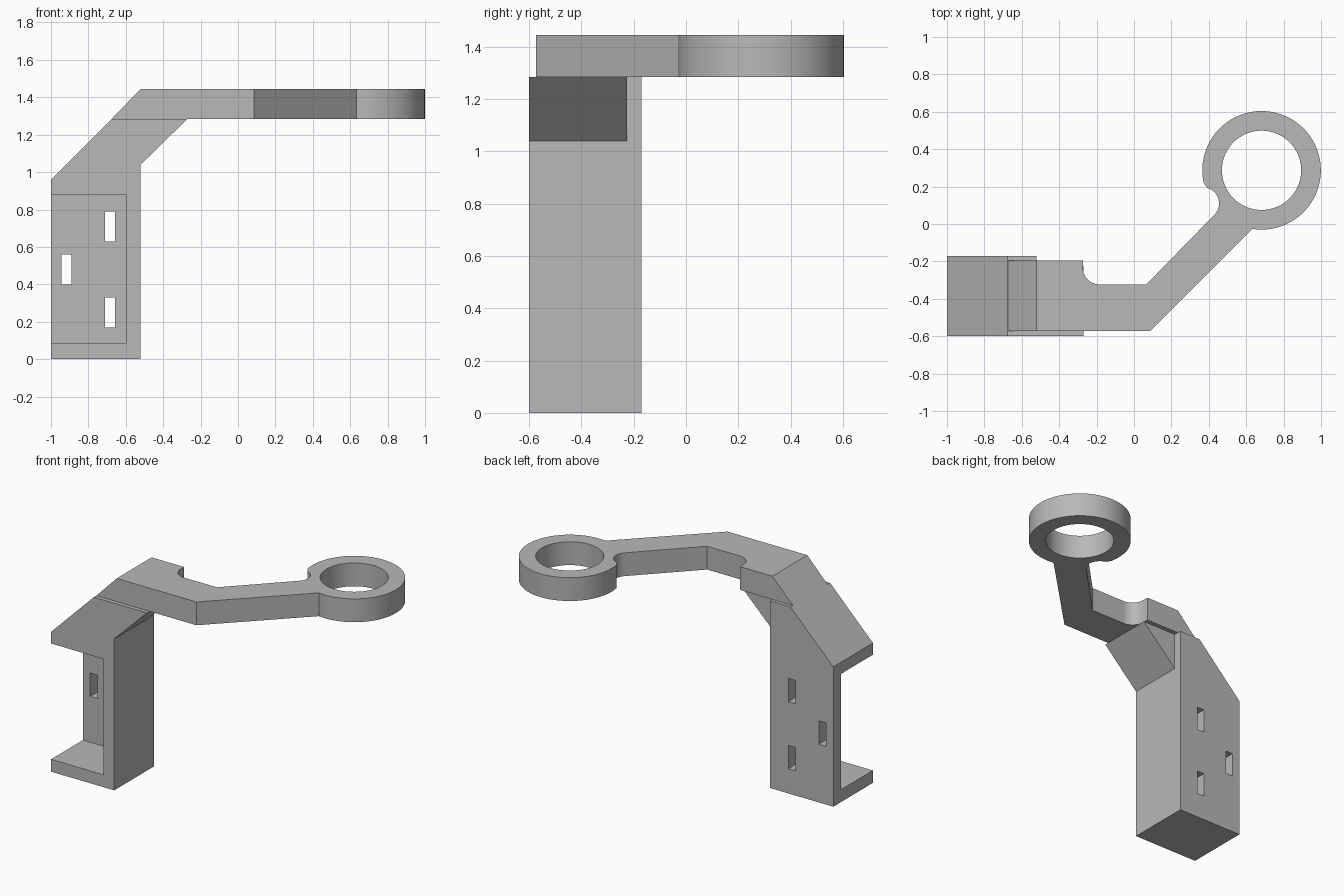
import bpy
import bmesh
from math import cos, sin, radians

cube = bpy.data.objects.get("Cube")
if cube:
    bpy.data.objects.remove(cube, do_unlink=True)

grey = bpy.data.materials.new("plain grey")
grey.use_nodes = True
colour = (0.48, 0.48, 0.48, 1)
grey.diffuse_color = colour
grey.node_tree.nodes["Principled BSDF"].inputs["Base Color"].default_value = colour


def arc(cx, cy, r, start, end, steps):
    """Points along a circular arc, angles in degrees."""
    angles = [radians(start + (end - start) * i / steps) for i in range(steps + 1)]
    return [(cx + r * cos(a), cy + r * sin(a)) for a in angles]


def prism(name, outline, low, high, axis):
    """Extrude an outline along y (outline is x, z) or z (outline is x, y)."""
    def place(p, t):
        return (p[0], t, p[1]) if axis == "y" else (p[0], p[1], t)

    bm = bmesh.new()
    face = bm.faces.new([bm.verts.new(place(p, low)) for p in outline])
    top = bmesh.ops.extrude_face_region(bm, geom=[face])["geom"]
    for v in top:
        if isinstance(v, bmesh.types.BMVert):
            v.co[1 if axis == "y" else 2] = high
    bmesh.ops.recalc_face_normals(bm, faces=bm.faces)
    mesh = bpy.data.meshes.new(name)
    bm.to_mesh(mesh)
    bm.free()
    mesh.materials.append(grey)
    obj = bpy.data.objects.new(name, mesh)
    bpy.context.collection.objects.link(obj)
    return obj


def rect(x0, x1, z0, z1):
    return [(x0, z0), (x1, z0), (x1, z1), (x0, z1)]


def select(obj):
    bpy.ops.object.select_all(action="DESELECT")
    obj.select_set(True)
    bpy.context.view_layer.objects.active = obj


def combine(obj, other, operation):
    """Apply a boolean and remove the helper."""
    other.hide_render = True
    select(obj)
    mod = obj.modifiers.new(operation, "BOOLEAN")
    mod.operation = operation
    mod.solver = "EXACT"
    mod.object = other
    bpy.ops.object.modifier_apply(modifier=mod.name)
    bpy.data.objects.remove(other, do_unlink=True)


SHELF = 1.285   # underside of the arm
TOP = 1.445
FRONT, BACK = -0.6, -0.17

# Upright bracket with sloped shoulder
bracket = prism("bracket", [(-1, 0), (-0.52, 0), (-0.52, SHELF), (-0.675, SHELF), (-1, 0.96)],
                FRONT, BACK, "y")

# Sloped support under the arm
support = prism("arm_support", [(-0.6, 1.04), (-0.52, 1.04), (-0.27, SHELF), (-0.6, SHELF)],
                FRONT, -0.225, "y")
combine(bracket, support, "UNION")

# Pocket open to the front and the outer side
combine(bracket, prism("pocket_cutter", rect(-1.1, -0.6, 0.085, 0.88), -0.7, -0.255, "y"),
        "DIFFERENCE")

# Slots through the back plate
for x, z in ((-0.685, 0.71), (-0.917, 0.48), (-0.685, 0.25)):
    slot = prism("slot_cutter", rect(x - 0.027, x + 0.027, z - 0.08, z + 0.08), -0.4, 0, "y")
    combine(bracket, slot, "DIFFERENCE")

# Bent arm and ring in one outline
RING = (0.682, 0.287)
outline = [(-0.675, -0.573), (0.085, -0.573)]
outline += arc(*RING, 0.317, -99, 192, 72)
outline += arc(0.37, 0.11, 0.085, 75, -45, 16)
outline += [(0.066, -0.323)]
outline += arc(-0.185, -0.235, 0.088, 270, 180, 14)
outline += [(-0.273, -0.195), (-0.675, -0.195)]
arm = prism("arm_with_ring", outline, SHELF, TOP, "z")

# Continue the shoulder slope across the arm's end
for v in arm.data.vertices:
    if v.co.x < -0.6 and v.co.z > 1.4:
        v.co.x = -0.52

# Ring hole
combine(arm, prism("hole_cutter", arc(*RING, 0.212, 0, 355, 71), 1, 2, "z"), "DIFFERENCE")

for obj in (bracket, arm):
    select(obj)
    bpy.ops.object.shade_smooth_by_angle(angle=radians(25))
